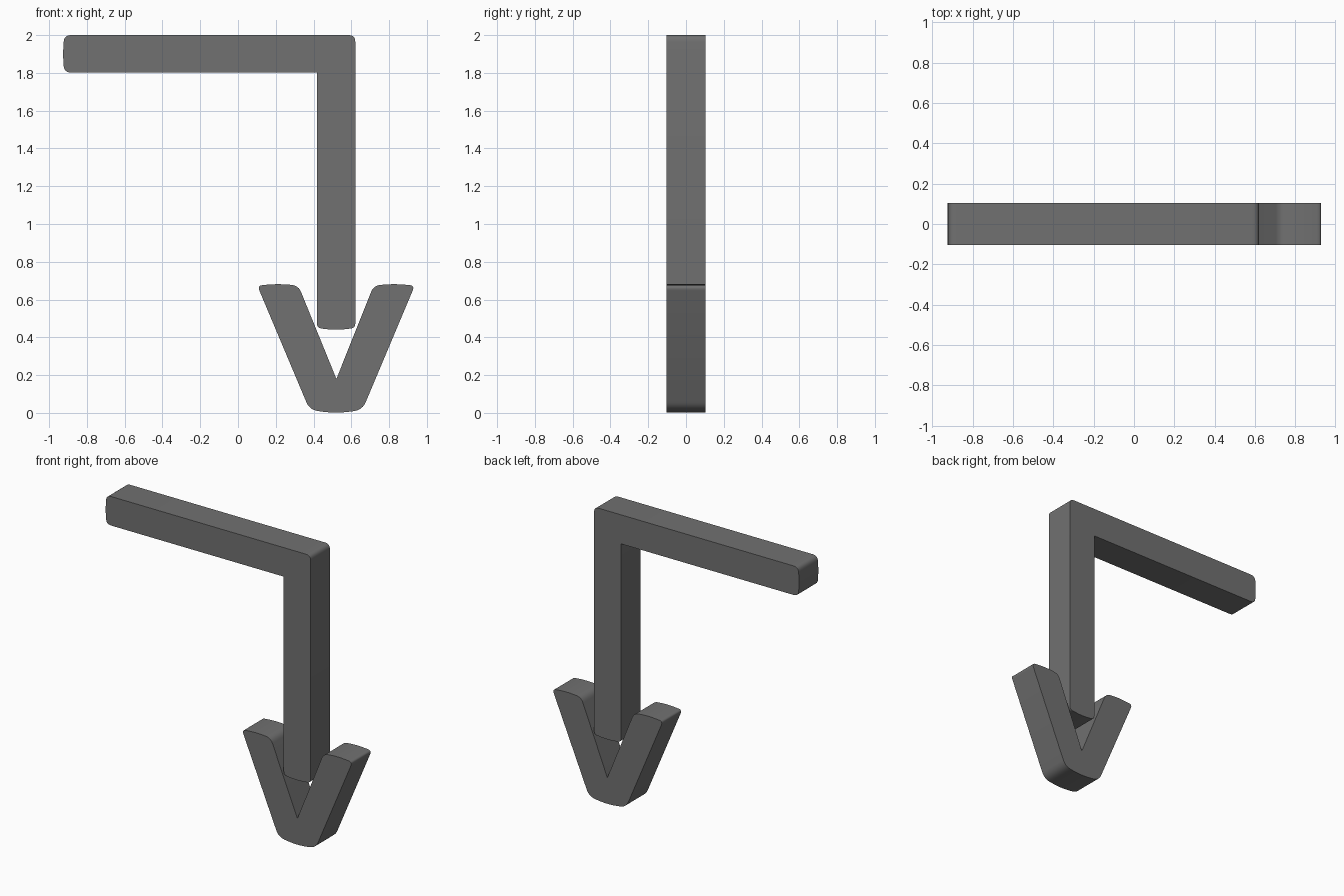
import bpy, bmesh, math
from mathutils import Vector

if "Cube" in bpy.data.objects:
    bpy.data.objects.remove(bpy.data.objects["Cube"])

HALF_DEPTH = 0.104
AXIS = 0.519  # x of the shaft and arrowhead centre line

dark = bpy.data.materials.new("dark_grey")
dark.diffuse_color = (0.165, 0.165, 0.165, 1)
dark.use_nodes = True
dark.node_tree.nodes["Principled BSDF"].inputs["Base Color"].default_value = dark.diffuse_color


def rounded(points, steps=6):
    """Round each (x, z, radius) corner with a short quadratic curve."""
    out = []
    n = len(points)
    for i, (x, z, r) in enumerate(points):
        p = Vector((x, z))
        if r == 0:
            out.append(p)
            continue
        a = p + (Vector(points[i - 1][:2]) - p).normalized() * r
        b = p + (Vector(points[(i + 1) % n][:2]) - p).normalized() * r
        for k in range(steps + 1):
            t = k / steps
            out.append(a * (1 - t) ** 2 + p * 2 * t * (1 - t) + b * t * t)
    return out


def extrude_profile(name, points):
    bm = bmesh.new()
    face = bm.faces.new([bm.verts.new((p.x, -HALF_DEPTH, p.y)) for p in rounded(points)])
    ext = bmesh.ops.extrude_face_region(bm, geom=[face], use_keep_orig=True)
    verts = [g for g in ext["geom"] if isinstance(g, bmesh.types.BMVert)]
    bmesh.ops.translate(bm, verts=verts, vec=(0, 2 * HALF_DEPTH, 0))
    bmesh.ops.recalc_face_normals(bm, faces=bm.faces)
    mesh = bpy.data.meshes.new(name)
    bm.to_mesh(mesh)
    bm.free()
    mesh.materials.append(dark)
    obj = bpy.data.objects.new(name, mesh)
    bpy.context.collection.objects.link(obj)
    bpy.ops.object.select_all(action='DESELECT')
    obj.select_set(True)
    bpy.context.view_layer.objects.active = obj
    bpy.ops.object.shade_smooth_by_angle(angle=math.radians(35))
    return obj


# Bent shaft: horizontal bar and vertical stem in one piece
extrude_profile("bent_shaft", [
    (-0.920, 2.0, 0.035), (-0.928, 1.9, 0.06), (-0.920, 1.802, 0.035),
    (0.418, 1.802, 0), (0.418, 0.450, 0.024), (AXIS, 0.436, 0.07),
    (0.621, 0.450, 0.024), (0.621, 2.0, 0.036),
])

# Arrowhead: half outline mirrored about the centre line
half = [(0.102, 0.674, 0.028), (0.216, 0.684, 0.06), (0.320, 0.674, 0.036)]
low = (0.379, 0.016, 0.045)
flip = lambda p: (2 * AXIS - p[0], p[1], p[2])
extrude_profile("arrowhead", half + [(AXIS + 0.002, 0.18, 0)]
                + [flip(p) for p in reversed(half)]
                + [flip(low), (AXIS, -0.004, 0.08), low])
